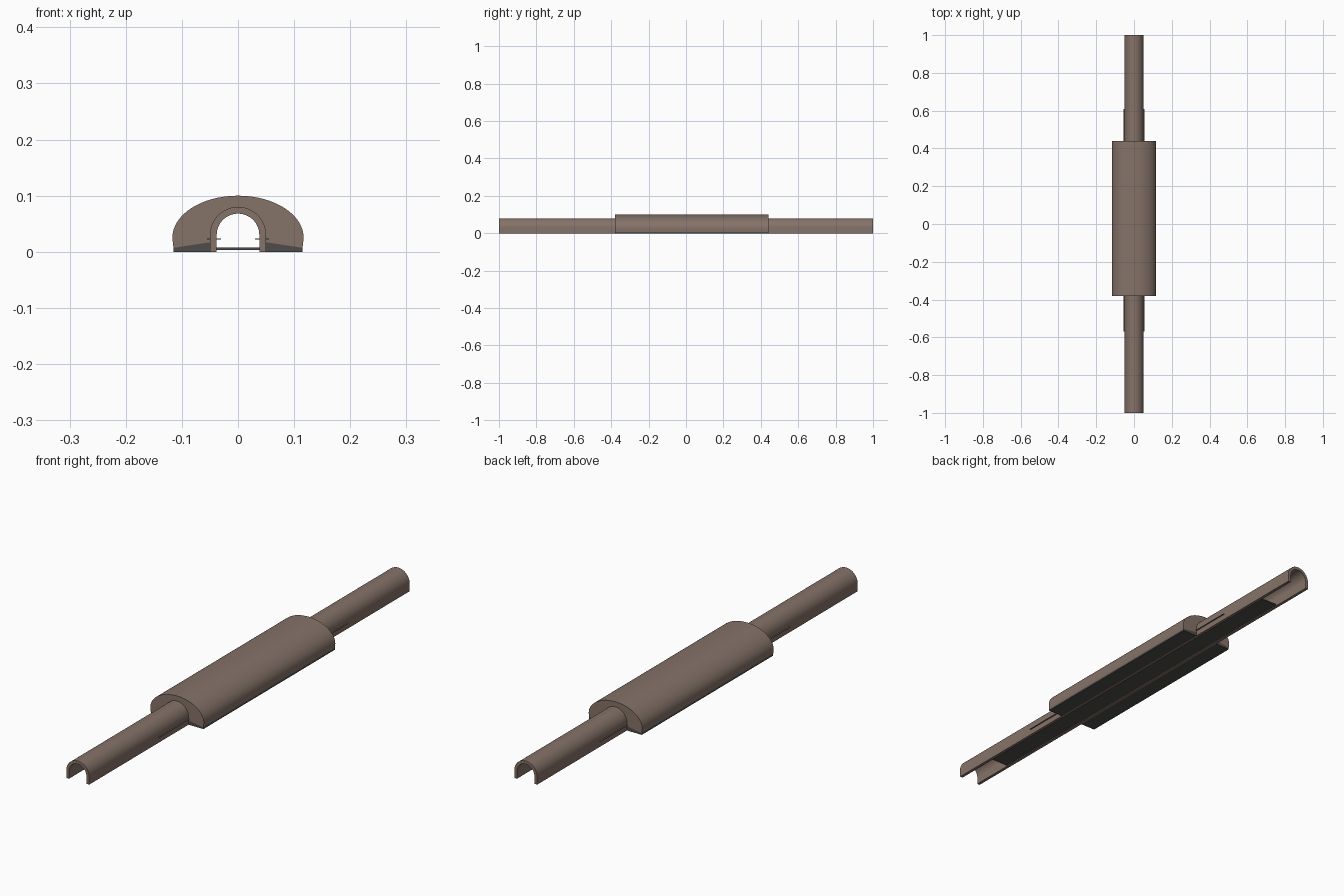
import bpy, math

if "Cube" in bpy.data.objects:
    bpy.data.objects.remove(bpy.data.objects["Cube"])


def material(name, rgb):
    m = bpy.data.materials.new(name)
    m.diffuse_color = (*rgb, 1)
    m.use_nodes = True
    m.node_tree.nodes["Principled BSDF"].inputs["Base Color"].default_value = m.diffuse_color
    return m


BROWN = material("brown concrete", (0.235, 0.17, 0.14))
DARK = material("dark asphalt", (0.075, 0.073, 0.07))


def extrude(name, profile, y0, y1, mat, smooth=False):
    """Extrude a closed x/z profile along y."""
    n = len(profile)
    verts = [(x, y, z) for y in (y0, y1) for x, z in profile]
    faces = [(i, (i + 1) % n, n + (i + 1) % n, n + i) for i in range(n)]
    faces += [tuple(range(n))[::-1], tuple(range(n, 2 * n))]
    mesh = bpy.data.meshes.new(name)
    mesh.from_pydata(verts, [], faces)
    mesh.materials.append(mat)
    ob = bpy.data.objects.new(name, mesh)
    bpy.context.collection.objects.link(ob)
    bpy.ops.object.select_all(action='DESELECT')
    ob.select_set(True)
    bpy.context.view_layer.objects.active = ob
    bpy.ops.object.mode_set(mode='EDIT')
    bpy.ops.mesh.select_all(action='SELECT')
    bpy.ops.mesh.normals_make_consistent(inside=False)
    bpy.ops.object.mode_set(mode='OBJECT')
    if smooth:
        bpy.ops.object.shade_smooth_by_angle(angle=math.radians(30))
    return ob


def arc(rx, rz, cz, n=24):
    """Half ellipse from +x over the top to -x."""
    return [(rx * math.cos(math.pi * i / n), cz + rz * math.sin(math.pi * i / n))
            for i in range(n + 1)]


def box(x0, x1, z0, z1):
    return [(x0, z0), (x1, z0), (x1, z1), (x0, z1)]


# Long arched tunnel with an open underside
outer = [(0.05, 0)] + arc(0.05, 0.05, 0.03) + [(-0.05, 0)]
inner = [(0.038, 0)] + arc(0.038, 0.038, 0.03) + [(-0.038, 0)]
extrude("tunnel_tube", outer + inner[::-1], -1, 1, BROWN, True)

# Wide domed housing around the middle, hollowed for the tunnel
Y0, Y1 = -0.38, 0.44
dome = [(0.05, 0.017), (0.115, 0.007)] + arc(0.117, 0.075, 0.025, 32) \
    + [(-0.115, 0.007), (-0.05, 0.017)]
hole = arc(0.049, 0.049, 0.03)
extrude("domed_housing", dome + hole[::-1], Y0, Y1, BROWN, True)

# Road deck inside the tunnel
extrude("road_deck", box(-0.038, 0.038, 0.003, 0.008), -0.82, 0.82, DARK)

for side, s in (("right", 1), ("left", -1)):
    # Dark wedge footing under each half of the housing
    foot = [(0.05, 0), (0.115, 0), (0.115, 0.007), (0.05, 0.017)]
    extrude(side + "_footing", [(s * x, z) for x, z in foot], Y0, Y1, DARK)
    # Thin ledge that passes through the tunnel wall
    extrude(side + "_ledge", box(s * 0.03, s * 0.055, 0.022, 0.0235),
            -0.57, 0.61, BROWN)
